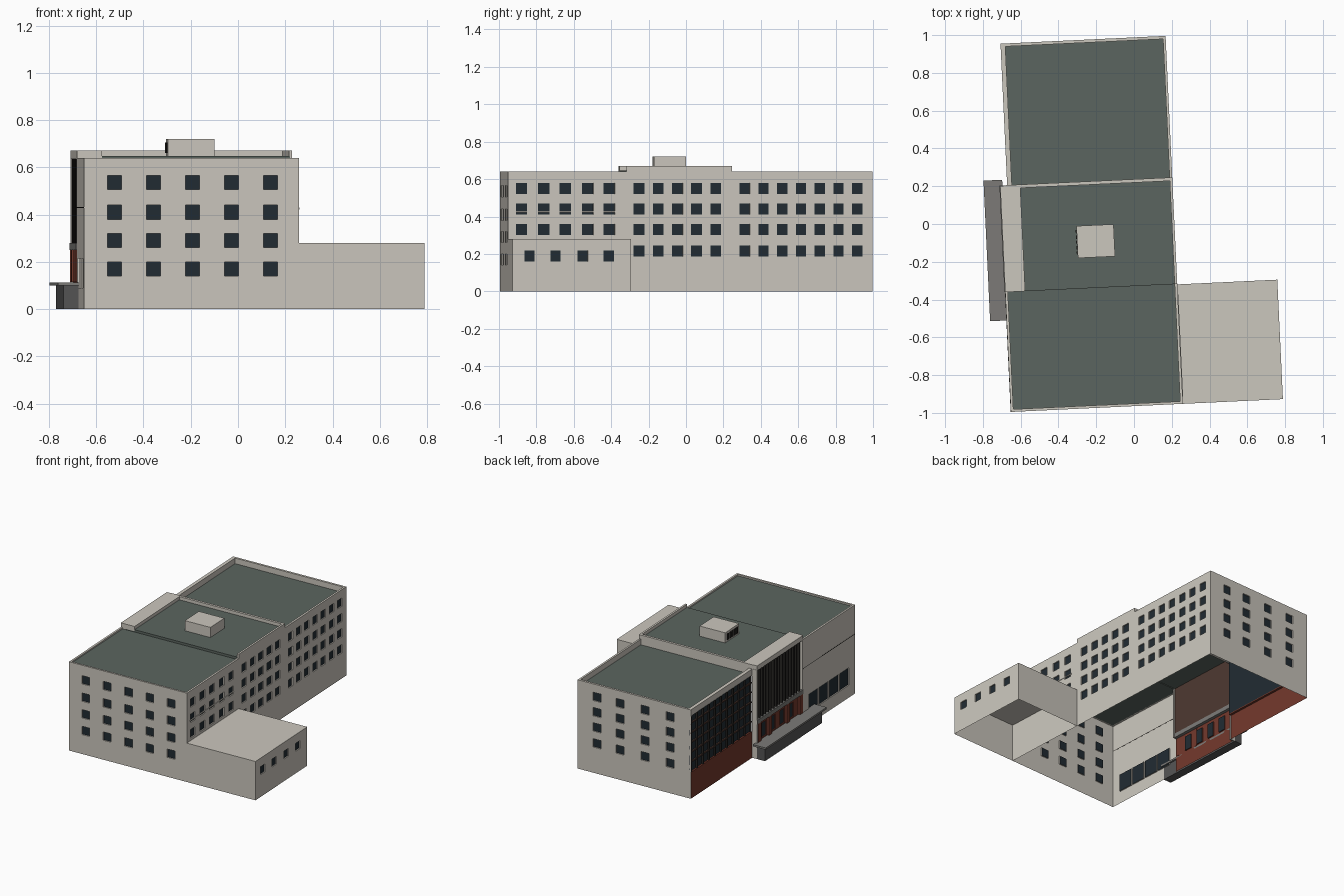
import bpy, bmesh, math
from mathutils import Matrix, Vector

if "Cube" in bpy.data.objects:
    bpy.data.objects.remove(bpy.data.objects["Cube"])

# plan frame: u across, v back, origin at the front left corner, turned slightly
M = Matrix.Translation((-0.652, -0.995, 0)) @ Matrix.Rotation(math.radians(2.7), 4, 'Z')


def mat(name, c):
    m = bpy.data.materials.new(name)
    m.diffuse_color = (*c, 1)
    m.use_nodes = True
    m.node_tree.nodes["Principled BSDF"].inputs["Base Color"].default_value = m.diffuse_color
    return m


STONE = mat("stone", (0.60, 0.57, 0.51))
ROOF = mat("roof_green", (0.105, 0.13, 0.115))
GLASS = mat("glass", (0.015, 0.024, 0.032))
BRICK = mat("brick", (0.17, 0.04, 0.025))
BROWN = mat("brown_screen", (0.075, 0.04, 0.03))
DARK = mat("dark_frame", (0.02, 0.018, 0.016))
GREY = mat("terrace_grey", (0.2, 0.195, 0.185))
DGREY = mat("base_grey", (0.09, 0.09, 0.09))


def finish(name, bm, mats):
    me = bpy.data.meshes.new(name)
    bm.to_mesh(me)
    bm.free()
    for m in mats:
        me.materials.append(m)
    ob = bpy.data.objects.new(name, me)
    bpy.context.collection.objects.link(ob)
    return ob


def boxes(name, m, *items):
    """Each item is (u0, u1, v0, v1, z0, z1)."""
    bm = bmesh.new()
    for u0, u1, v0, v1, z0, z1 in items:
        t = Matrix.Translation(((u0 + u1) / 2, (v0 + v1) / 2, (z0 + z1) / 2))
        s = Matrix.Diagonal((u1 - u0, v1 - v0, z1 - z0, 1))
        bmesh.ops.create_cube(bm, size=1, matrix=M @ t @ s)
    return finish(name, bm, [m])


def spans(centres, w):
    return [(c - w / 2, c + w / 2) for c in centres]


def wall(name, a, b, z0, z1, cols=(), rows=(), m=STONE, depth=0.008):
    """Single-skin wall from a to b (outside on the right) with recessed panes."""
    a, b = Vector((*a, 0)), Vector((*b, 0))
    d = (b - a).normalized()
    inward = Vector((-d.y, d.x, 0)) * depth
    xs = sorted({0, (b - a).length, *[e for c in cols for e in c]})
    zs = sorted({z0, z1, *[e for r in rows for e in r]})
    bm = bmesh.new()

    def face(pts, i):
        bm.faces.new([bm.verts.new(M @ p) for p in pts]).material_index = i

    for x0, x1 in zip(xs, xs[1:]):
        for y0, y1 in zip(zs, zs[1:]):
            q = [a + d * x + Vector((0, 0, z)) for x, z in
                 ((x0, y0), (x1, y0), (x1, y1), (x0, y1))]
            if (x0, x1) in cols and (y0, y1) in rows:
                r = [p + inward for p in q]
                face(r, 1)
                for k in range(4):
                    n = (k + 1) % 4
                    face([q[k], q[n], r[n], r[k]], 0)
            else:
                face(q, 0)
    bmesh.ops.remove_doubles(bm, verts=bm.verts, dist=1e-5)
    return finish(name, bm, [m, GLASS])


W, L, BU, V1, V2 = 0.912, 1.95, 0.037, 0.635, 1.2
ROWS = spans((0.215, 0.33, 0.44, 0.55), 0.06)

# main walls with punched windows
wall("front_wall", (0, 0), (W, 0), 0, 0.64,
     spans((0.13, 0.295, 0.46, 0.625, 0.79), 0.06), spans((0.17, 0.29, 0.41, 0.535), 0.06))
wall("right_wall_front", (W, 0), (W, V1), 0, 0.64,
     spans((0.072, 0.192, 0.307, 0.427, 0.542), 0.06), ROWS[1:])
wall("right_wall_middle", (W, V1), (W, V2), 0, 0.67,
     spans([0.067 + 0.1025 * i for i in range(5)], 0.058), ROWS)
wall("right_wall_back", (W, V2), (W, L), 0, 0.64,
     spans([0.067 + 0.1005 * i for i in range(7)], 0.055), ROWS)
wall("back_wall", (W, L), (BU, L), 0, 0.64, spans((0.15, 0.327, 0.52, 0.715), 0.062), ROWS)
boxes("right_wall_rail", STONE, (W - 0.004, W + 0.003, 0.04, 0.58, 0.422, 0.429))

# left wall, front part with ribbon window
wall("left_wall_front", (0, V1), (0, 0), 0, 0.64,
     spans([0.13 + 0.125 * i for i in range(4)], 0.112), [(0.09, 0.215)])
boxes("left_wall_joint", DARK, (-0.001, 0.001, 0, V1, 0.428, 0.431))

# left wall, middle: brick entrance, ledge and finned screen
wall("entrance_brick", (0.012, V2), (0.012, V1), 0, 0.25,
     spans([0.11 + 0.11 * i for i in range(4)], 0.055), [(0.12, 0.225)], BRICK)
boxes("entrance_piers", BRICK, *[(-0.004, 0.013, v - 0.018, v + 0.018, 0.115, 0.25)
                                 for v in (0.66, 0.82, 1.04, 1.17)])
boxes("screen_ledge", GREY, (-0.004, 0.035, V1, V2, 0.25, 0.28))
boxes("screen_panel", BROWN, (0.03, 0.034, V1, V2, 0.28, 0.64))
boxes("screen_fins", DARK, *[(0.002, 0.03, v - 0.004, v + 0.004, 0.28, 0.64)
                             for v in [V1 + 0.04 + 0.0345 * i for i in range(15)]])
boxes("screen_cheeks", STONE, (0, 0.04, V1, V1 + 0.01, 0.25, 0.64),
      (0, 0.04, V2 - 0.01, V2, 0, 0.64))
boxes("screen_cap", STONE, (0, 0.106, V1, V2 - 0.002, 0.635, 0.67))

# left wall, back: brick base, curtain wall and cornice
wall("curtain_brick_base", (BU, L), (BU, V2), 0, 0.19, m=BRICK)
boxes("curtain_sill", BRICK, (BU, BU + 0.016, V2, L, 0.182, 0.19))
boxes("curtain_glass", GLASS, (BU + 0.012, BU + 0.015, V2, L, 0.19, 0.595))
boxes("curtain_mullions", DARK, *[(BU, BU + 0.013, v - 0.004, v + 0.004, 0.19, 0.595)
                                  for v in [V2 + 0.01 + 0.073 * i for i in range(11)]])
boxes("curtain_rails", BROWN, *[(BU + 0.003, BU + 0.013, V2, L, z - 0.005, z + 0.005)
                                for z in (0.26, 0.33, 0.40, 0.47, 0.54)])
boxes("curtain_cornice", STONE, (BU, BU + 0.025, V2, L, 0.595, 0.64))

# roofs and parapets
boxes("roof_front", ROOF, (0.01, W - 0.01, 0.01, V1 + 0.01, 0.62, 0.63))
boxes("roof_middle", ROOF, (0.03, W - 0.01, V1, V2 - 0.01, 0.625, 0.647))
boxes("roof_back", ROOF, (BU + 0.01, W - 0.01, V2, L - 0.01, 0.59, 0.6))
boxes("parapets", STONE,
      (0, W, 0, 0.014, 0.62, 0.64), (0, 0.014, 0, V1, 0.62, 0.64),
      (W - 0.014, W, 0, V1, 0.62, 0.64), (W - 0.014, W, V1, V2, 0.62, 0.67),
      (0.03, W, V2 - 0.018, V2, 0.59, 0.67),
      (W - 0.014, W, V2, L, 0.59, 0.64), (BU, W, L - 0.016, L, 0.59, 0.64))

# rooftop plant room with louvres on the left
boxes("plant_room", STONE, (0.393, 0.59, 0.797, 0.967, 0.64, 0.72))
boxes("plant_room_louvres", DARK, *[(0.388, 0.394, v, v + 0.018, 0.66, 0.705)
                                    for v in [0.815 + 0.028 * i for i in range(5)]])

# low annex on the right
wall("annex_front", (W, 0), (1.442, 0), 0, 0.28)
wall("annex_right", (1.442, 0), (1.442, 0.633), 0, 0.28,
     spans((0.09, 0.23, 0.375, 0.515), 0.055), [(0.16, 0.217)])
wall("annex_back", (1.442, 0.633), (W, 0.633), 0, 0.28)
boxes("annex_roof", STONE, (W, 1.442, 0, 0.633, 0.274, 0.28))

# entrance terrace
boxes("terrace_base", DGREY, (-0.062, 0, 0.5, V2, 0, 0.1))
boxes("terrace_slab", GREY, (-0.087, 0.012, 0.485, 1.23, 0.1, 0.113))
